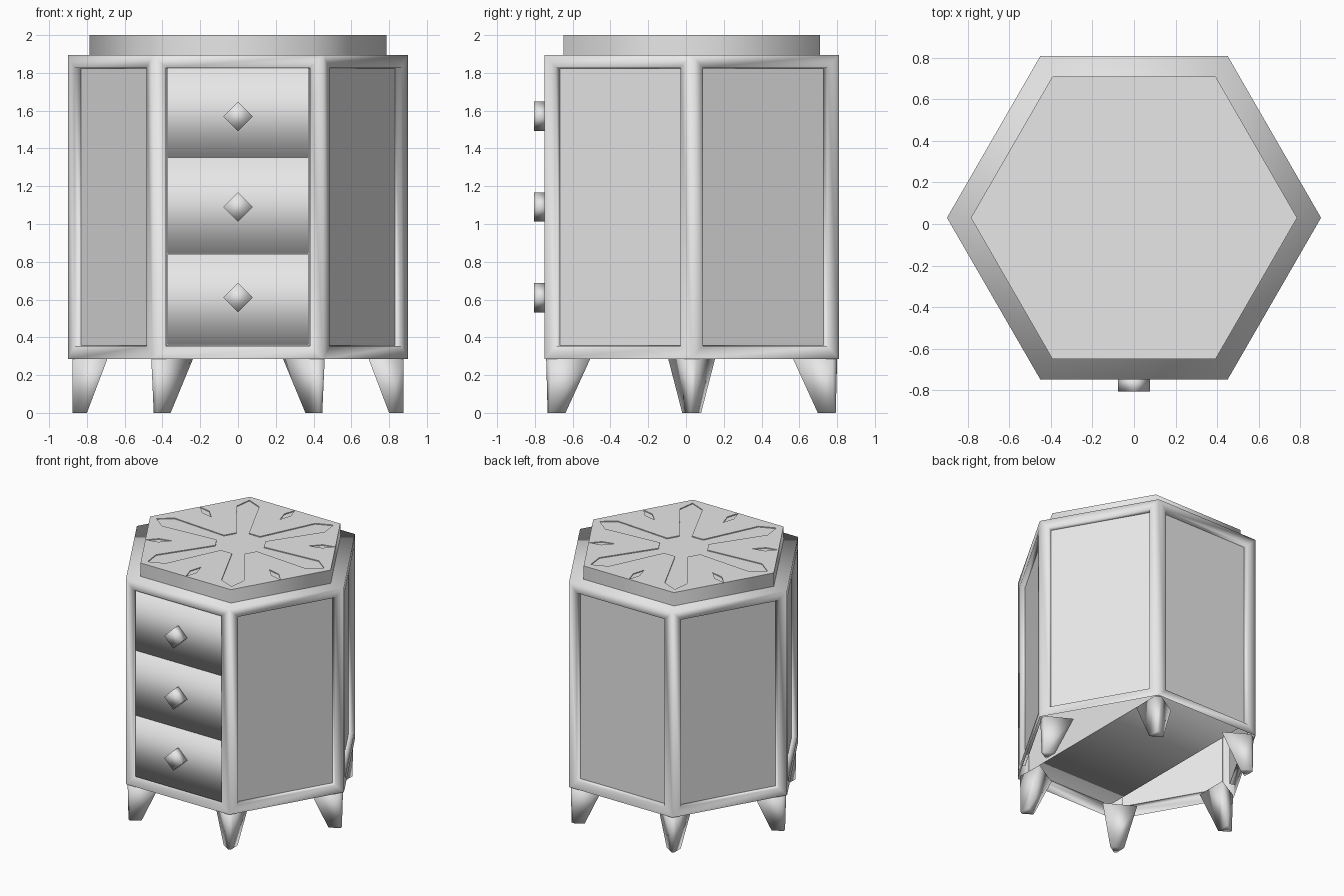
import bpy, bmesh, math
from mathutils import Matrix

if "Cube" in bpy.data.objects:
    bpy.data.objects.remove(bpy.data.objects["Cube"])

CENTER_Y = 0.03
GREY = (0.8, 0.8, 0.8, 1)
paint = bpy.data.materials.new("plain_grey")
paint.use_nodes = True
paint.diffuse_color = GREY
paint.node_tree.nodes["Principled BSDF"].inputs["Base Color"].default_value = GREY


def finish(bm, name, smooth=lambda face: False):
    """Make an object; the rule says which faces are smooth."""
    bmesh.ops.recalc_face_normals(bm, faces=bm.faces)
    for f in bm.faces:
        f.smooth = smooth(f)
    mesh = bpy.data.meshes.new(name)
    bm.to_mesh(mesh)
    bm.free()
    mesh.materials.append(paint)
    obj = bpy.data.objects.new(name, mesh)
    bpy.context.collection.objects.link(obj)
    return obj


def every(face):
    return True


def upright(face):
    return abs(face.normal.z) < 0.5


def ring(radius):
    return [(radius * math.cos(math.radians(60 * i)),
             radius * math.sin(math.radians(60 * i))) for i in range(6)]


def turned(points, degrees):
    c, s = math.cos(math.radians(degrees)), math.sin(math.radians(degrees))
    return [(x * c - y * s, x * s + y * c) for x, y in points]


def loft(bm, lower, upper, z0, z1):
    """Join two outlines of equal length into a closed solid."""
    a = [bm.verts.new((x, y + CENTER_Y, z0)) for x, y in lower]
    b = [bm.verts.new((x, y + CENTER_Y, z1)) for x, y in upper]
    n = len(a)
    for i in range(n):
        j = (i + 1) % n
        bm.faces.new((a[i], a[j], b[j], b[i]))
    bm.faces.new(a[::-1])
    bm.faces.new(b)


# Cabinet: hexagonal shell, open below, with a recessed panel in each side
bm = bmesh.new()
loft(bm, ring(0.9), ring(0.9), 0.285, 1.895)
bmesh.ops.recalc_face_normals(bm, faces=bm.faces)
openings = [f for f in bm.faces if f.normal.z < -0.9]
for f in [f for f in bm.faces if upright(f)]:
    normal = f.normal.copy()
    bmesh.ops.inset_region(bm, faces=[f], thickness=0.068, use_even_offset=True)
    bmesh.ops.inset_region(bm, faces=[f], thickness=0.004)
    bmesh.ops.translate(bm, verts=f.verts, vec=normal * -0.04)
    for e in f.edges:
        e.smooth = False
    if normal.y < -0.9:
        openings.append(f)
bmesh.ops.delete(bm, geom=openings, context="FACES_ONLY")
finish(bm, "cabinet", every)

# Hexagonal top, engraved with a six-armed star and small diamonds
bm = bmesh.new()
loft(bm, ring(0.785), ring(0.785), 1.885, 2.0)
top_slab = finish(bm, "top_slab", upright)

arm = [(0.175, -0.045), (0.625, -0.08), (0.73, 0), (0.625, 0.08), (0.175, 0.045)]
star = [p for i in range(6) for p in turned(arm, 60 * i)]
diamond = [(0.49, 0), (0.585, -0.028), (0.675, 0), (0.585, 0.028)]
bm = bmesh.new()
loft(bm, star, star, 1.993, 2.05)
for i in range(6):
    d = turned(diamond, 60 * i + 30)
    loft(bm, d, d, 1.993, 2.05)
cutter = finish(bm, "engraving_cutter")
cutter.hide_render = True
cutter.hide_viewport = True
cut = top_slab.modifiers.new("engraving", "BOOLEAN")
cut.operation = "DIFFERENCE"
cut.object = cutter

# Deep drawers, each with a diamond knob
FRONT, BACK = -0.74, 0.72
levels = [0.36, 0.842, 1.352, 1.832]
knob_heights = [0.61, 1.09, 1.57]
for i, name in enumerate(("lower", "middle", "upper")):
    low, high = levels[i], levels[i + 1]
    bm = bmesh.new()
    m = Matrix.Translation((0, (FRONT + BACK) / 2, (low + high) / 2))
    m = m @ Matrix.Diagonal((0.748, BACK - FRONT, high - low - 0.002, 1))
    bmesh.ops.create_cube(bm, size=1, matrix=m)
    finish(bm, name + "_drawer", lambda f: abs(f.normal.x) < 0.5)

    bm = bmesh.new()
    m = Matrix.Translation((0, -0.77, knob_heights[i]))
    m = m @ Matrix.Rotation(math.pi / 2, 4, "X")
    bmesh.ops.create_cone(bm, cap_ends=True, segments=4, radius1=0.078,
                          radius2=0.078, depth=0.07, matrix=m)
    finish(bm, name + "_knob", every)

# Tapered legs under the six corners
foot = [(0.875, -0.01), (0.875, 0.01), (0.8, 0.05), (0.8, -0.05)]
hip = [(0.875, -0.025), (0.875, 0.025), (0.69, 0.125), (0.69, -0.125)]
for i in range(6):
    bm = bmesh.new()
    loft(bm, turned(foot, 60 * i), turned(hip, 60 * i), 0, 0.29)
    finish(bm, "leg_%d" % (i + 1), every)
